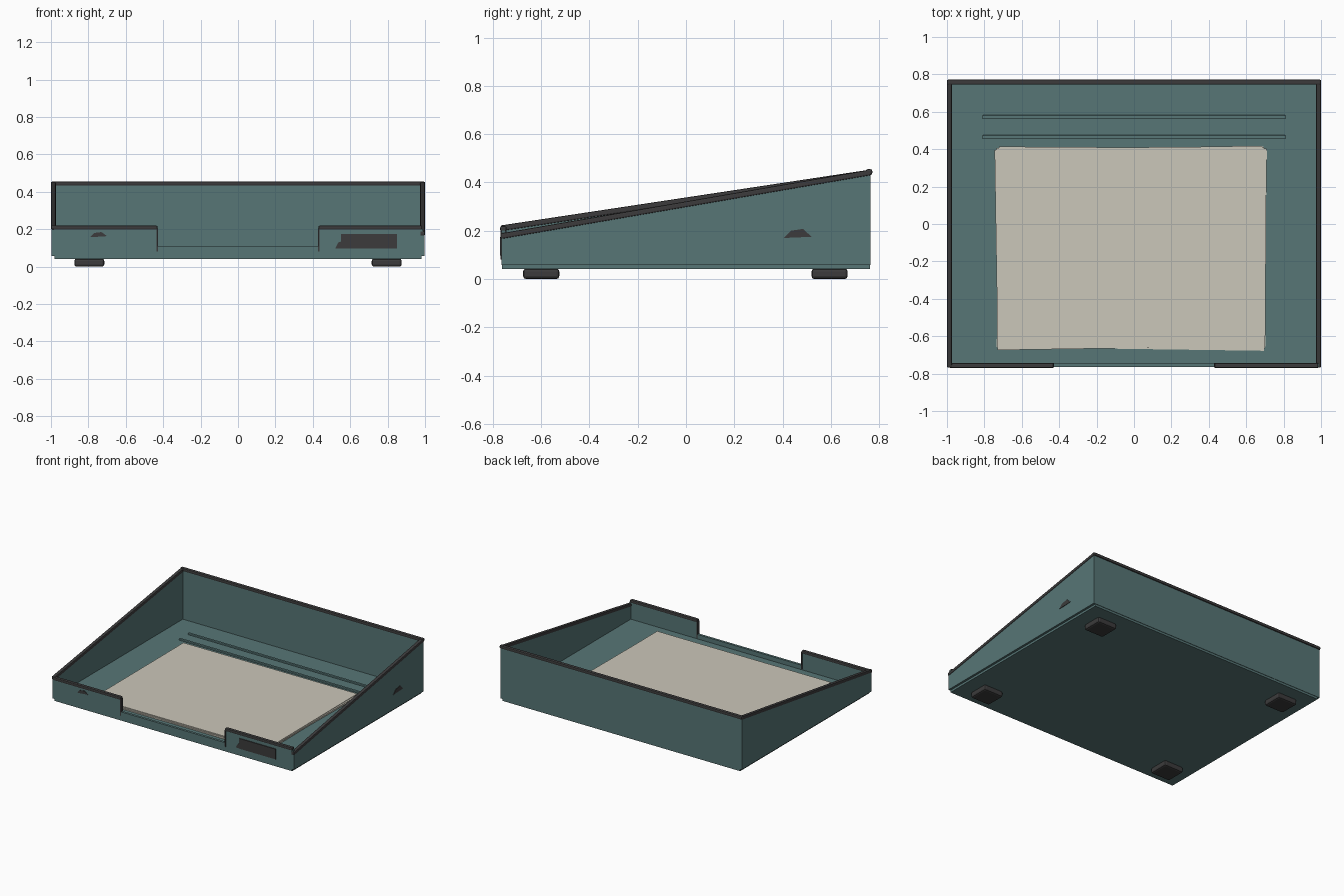
import bpy, bmesh, math
from mathutils import Vector, Matrix

cube = bpy.data.objects.get("Cube")
if cube:
    bpy.data.objects.remove(cube, do_unlink=True)


def material(name, rgb):
    m = bpy.data.materials.new(name)
    m.use_nodes = True
    col = (*rgb, 1)
    m.diffuse_color = col
    m.node_tree.nodes["Principled BSDF"].inputs["Base Color"].default_value = col
    return m


TEAL = material("muted teal", (0.095, 0.18, 0.18))
DARK = material("charcoal rubber", (0.045, 0.044, 0.045))
PAPER = material("aged paper", (0.60, 0.57, 0.49))


def finish(bm, name, mat, bevel=0, segments=2):
    bmesh.ops.recalc_face_normals(bm, faces=bm.faces)
    mesh = bpy.data.meshes.new(name)
    bm.to_mesh(mesh)
    bm.free()
    mesh.materials.append(mat)
    ob = bpy.data.objects.new(name, mesh)
    bpy.context.collection.objects.link(ob)
    if bevel:
        mod = ob.modifiers.new("Soft edges", "BEVEL")
        mod.width, mod.segments = bevel, segments
    return ob


def box(name, mat, xs, ys, zs, bevel=0, turn=0):
    """Box between the given limits, optionally turned about its own z axis."""
    lo, hi = Vector((xs[0], ys[0], zs[0])), Vector((xs[1], ys[1], zs[1]))
    bm = bmesh.new()
    place = (Matrix.Translation((lo + hi) / 2) @ Matrix.Rotation(turn, 4, "Z")
             @ Matrix.Diagonal((*(hi - lo), 1)))
    bmesh.ops.create_cube(bm, size=1, matrix=place)
    return finish(bm, name, mat, bevel)


def prism(name, mat, outline, axis, start, end, bevel=0):
    """Extrude an outline along x (outline in y, z) or y (outline in x, z)."""
    def point(p, depth):
        return (depth, *p) if axis == "x" else (p[0], depth, p[1])
    bm = bmesh.new()
    face = bm.faces.new([bm.verts.new(point(p, start)) for p in outline])
    extruded = bmesh.ops.extrude_face_region(bm, geom=[face])
    moved = [v for v in extruded["geom"] if isinstance(v, bmesh.types.BMVert)]
    step = Vector(point((0, 0), end - start))
    bmesh.ops.translate(bm, verts=moved, vec=step)
    return finish(bm, name, mat, bevel)


# Base, floor and back wall
box("base_plate", TEAL, (-0.98, 0.98), (-0.762, 0.762), (0.042, 0.062))
box("tray_floor", TEAL, (-0.985, 0.985), (-0.76, 0.76), (0.058, 0.075))
box("back_wall", TEAL, (-0.99, 0.99), (0.747, 0.765), (0.058, 0.435))
box("back_rail", DARK, (-1, 1), (0.745, 0.772), (0.432, 0.455), 0.007)

# Sloping side walls with their rails; the left one drops lower in front
for side, sign, front in (("left", 1, 0.165), ("right", -1, 0.198)):
    prism(side + "_wall", TEAL,
          [(-0.765, 0.058), (0.765, 0.058), (0.765, 0.436), (-0.765, front + 0.005)],
          "x", sign * 0.978, sign * 0.996)
    prism(side + "_rail", DARK,
          [(-0.768, front), (0.768, 0.43), (0.768, 0.454), (-0.768, front + 0.024)],
          "x", sign * 0.974, sign, 0.006)

# Front wall in two halves around a low access notch
box("front_sill", TEAL, (-0.44, 0.44), (-0.765, -0.747), (0.058, 0.108))
for side, sign in (("left", 1), ("right", -1)):
    span = sorted((sign * 0.43, sign * 0.99))
    box(side + "_front_wall", TEAL, span, (-0.765, -0.747), (0.058, 0.202))
    box(side + "_front_rail", DARK, sorted((sign * 0.43, sign * 0.985)),
        (-0.77, -0.744), (0.197, 0.219), 0.006)
    box(side + "_notch_edge", DARK, sorted((sign * 0.428, sign * 0.436)),
        (-0.768, -0.744), (0.08, 0.205))

# Raised ribs across the floor
for name, y in (("front_rib", 0.466), ("back_rib", 0.573)):
    box(name, TEAL, (-0.81, 0.81), (y - 0.009, y + 0.009), (0.072, 0.086), 0.004)

# Loose stack of sheets
sheets = [(-0.018, -0.128, 0.6), (-0.012, -0.133, -0.8), (-0.022, -0.128, 0.9),
          (-0.01, -0.126, -0.4), (-0.018, -0.125, 0.2)]
for i, (x, y, turn) in enumerate(sheets):
    z = 0.075 + i * 0.004
    box(f"sheet_{i + 1}", PAPER, (x - 0.715, x + 0.715), (y - 0.535, y + 0.535),
        (z, z + 0.0035), turn=math.radians(turn))

# Label plate and small chipped patches
box("label_plate", DARK, (0.55, 0.85), (-0.771, -0.764), (0.098, 0.174))
prism("label_chip", DARK, [(0.52, 0.098), (0.552, 0.098), (0.552, 0.135), (0.535, 0.128)],
      "y", -0.768, -0.763)
prism("front_chip", DARK, [(-0.79, 0.157), (-0.7, 0.163), (-0.73, 0.185), (-0.768, 0.18)],
      "y", -0.768, -0.763)
prism("side_chip", DARK, [(0.405, 0.17), (0.52, 0.175), (0.485, 0.208), (0.435, 0.2)],
      "x", 0.994, 0.999)

# Four rubber feet
for side, x in (("left", 0.795), ("right", -0.795)):
    for end, y in (("front", -0.6), ("back", 0.595)):
        box(f"{end}_{side}_foot", DARK, (x - 0.08, x + 0.08), (y - 0.075, y + 0.075),
            (0, 0.043), 0.012)
